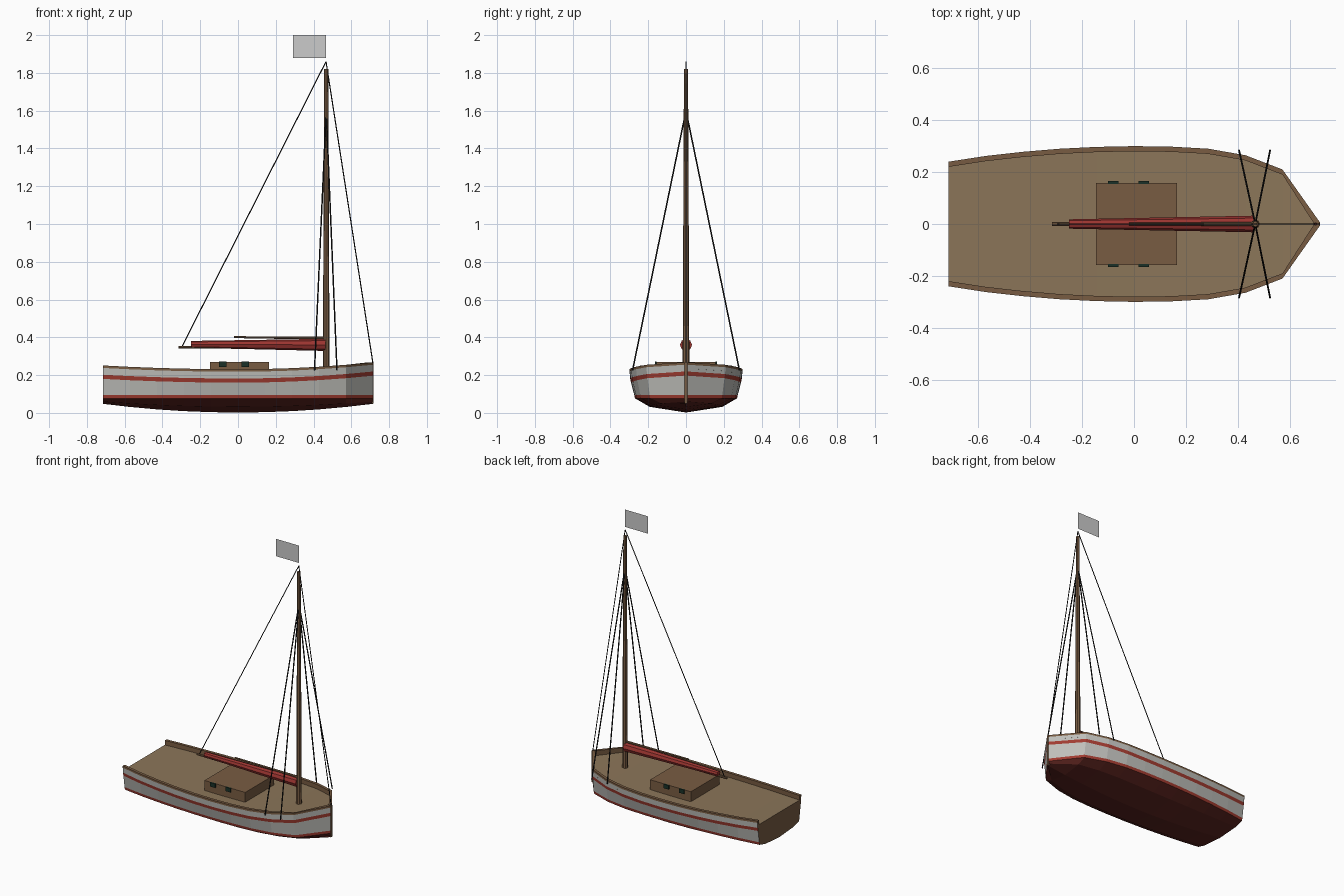
import bpy, bmesh
from mathutils import Vector

if "Cube" in bpy.data.objects:
    bpy.data.objects.remove(bpy.data.objects["Cube"])


def mat(name, r, g, b):
    m = bpy.data.materials.new(name)
    m.diffuse_color = (r, g, b, 1)
    m.use_nodes = True
    m.node_tree.nodes["Principled BSDF"].inputs["Base Color"].default_value = m.diffuse_color
    return m


WHITE = mat("hull_paint", 0.52, 0.52, 0.49)
RED = mat("red_paint", 0.36, 0.045, 0.03)
DARK = mat("bottom_paint", 0.11, 0.018, 0.014)
WOOD = mat("wood", 0.19, 0.107, 0.055)
DECK = mat("deck_wood", 0.26, 0.18, 0.1)
BLACK = mat("rope", 0.01, 0.01, 0.01)
GLASS = mat("glass", 0.01, 0.03, 0.02)
SAIL = mat("sail_cloth", 0.33, 0.035, 0.03)


def finish(name, bm, mats):
    bmesh.ops.remove_doubles(bm, verts=bm.verts, dist=1e-5)
    bmesh.ops.recalc_face_normals(bm, faces=bm.faces)
    me = bpy.data.meshes.new(name)
    bm.to_mesh(me)
    bm.free()
    for m in mats:
        me.materials.append(m)
    ob = bpy.data.objects.new(name, me)
    bpy.context.collection.objects.link(ob)
    return ob


def loft(name, sections, mats, strips=None, cap_start=None):
    """Skin a list of equal-length sections; strips gives a material per band."""
    bm = bmesh.new()
    rows = [[bm.verts.new(p) for p in s] for s in sections]
    for a, b in zip(rows, rows[1:]):
        for i in range(len(a) - 1):
            f = bm.faces.new((a[i], a[i + 1], b[i + 1], b[i]))
            f.material_index = strips[i] if strips else 0
    if cap_start is not None:
        bm.faces.new(rows[0]).material_index = cap_start
    return finish(name, bm, mats)


def rod(name, p1, p2, r1, r2, m, sides=8):
    p1, p2 = Vector(p1), Vector(p2)
    bm = bmesh.new()
    bmesh.ops.create_cone(bm, cap_ends=True, segments=sides, radius1=r1,
                          radius2=r2, depth=(p2 - p1).length)
    ob = finish(name, bm, [m])
    ob.location = (p1 + p2) / 2
    ob.rotation_mode = 'QUATERNION'
    ob.rotation_quaternion = (p2 - p1).to_track_quat('Z', 'Y')
    return ob


def box(name, lo, hi, m):
    bm = bmesh.new()
    bmesh.ops.create_cube(bm, size=1)
    for v in bm.verts:
        v.co = [(a + b) / 2 + c * (b - a) for a, b, c in zip(lo, hi, v.co)]
    return finish(name, bm, [m])


# Hull lines: half breadth at eleven evenly spaced stations
L = 0.715
HALF = [0.24, 0.262, 0.278, 0.29, 0.297, 0.30, 0.298, 0.29, 0.265, 0.21, 0.008]
STATIONS = [(-L + 2 * L * i / 10, w) for i, w in enumerate(HALF)]


def sheer(x):
    return 0.23 + (0.02 if x < 0 else 0.037) * (x / L) ** 2


def section(x, w):
    keel = 0.002 + 0.046 * (x / L) ** 2
    top = sheer(x)
    side = [(w, top), (0.985 * w, top - 0.048), (0.97 * w, top - 0.07),
            (0.915 * w, 0.096), (0.9 * w, 0.077),
            (0.64 * w, keel + 0.4 * (0.077 - keel))]
    pts = [(x, -y, z) for y, z in side] + [(x, 0, keel)]
    return pts + [(x, y, z) for y, z in reversed(side)]


# Hull skin with painted bands
bands = [0, 1, 0, 1, 2, 2]
loft("hull", [section(x, w) for x, w in STATIONS], [WHITE, RED, DARK],
     bands + bands[::-1])

# Transom, closed at deck height
bm = bmesh.new()
pts = section(*STATIONS[0])
pts[0] = (-L, -0.238, sheer(L * -1) - 0.03)
pts[-1] = (-L, 0.238, sheer(L * -1) - 0.03)
bm.faces.new([bm.verts.new(p) for p in pts])
finish("transom", bm, [WOOD])

# Deck and bulwark rails
inner = [(x, w - 0.02) for x, w in STATIONS[:-1]] + [(0.693, 0.002)]
loft("deck", [[(x, -w - 0.008, sheer(x) - 0.03), (x, w + 0.008, sheer(x) - 0.03)]
              for x, w in inner], [DECK])
for s, side in ((-1, "right"), (1, "left")):
    loft("rail_" + side,
         [[(x, s * w, sheer(x) - 0.012), (x, s * w, sheer(x) + 0.001),
           (xi, s * wi, sheer(x) + 0.001), (xi, s * wi, sheer(x) - 0.032),
           (x, s * w * 0.99, sheer(x) - 0.032)]
          for (x, w), (xi, wi) in zip(STATIONS, inner)], [WOOD], cap_start=0)
box("stem_post", (0.703, -0.008, 0.05), (0.717, 0.008, 0.268), WOOD)

# Cabin with two windows each side
box("cabin", (-0.147, -0.157, 0.19), (0.165, 0.157, 0.27), WOOD)
for s in (-1, 1):
    for x in (-0.08, 0.038):
        box("window", (x - 0.02, s * 0.16 - 0.005, 0.244),
            (x + 0.02, s * 0.16 + 0.005, 0.272), GLASS)

# Mast, boom, furled sail and gaff
rod("mast", (0.467, 0, 0.19), (0.467, 0, 1.82), 0.018, 0.011, WOOD)
rod("boom", (-0.315, 0, 0.348), (0.46, 0, 0.348), 0.007, 0.011, WOOD)
rod("furled_sail", (-0.25, 0, 0.363), (0.462, 0, 0.36), 0.018, 0.032, SAIL)
rod("gaff", (-0.02, 0, 0.401), (0.46, 0, 0.396), 0.005, 0.008, WOOD)

# Standing rigging
head = (0.466, 0, 1.86)
rod("backstay", head, (-0.297, 0, 0.35), 0.003, 0.003, BLACK, 6)
rod("forestay", head, (0.714, 0, 0.265), 0.003, 0.003, BLACK, 6)
for s in (-1, 1):
    for x in (0.405, 0.524):
        rod("shroud", (0.467, 0, 1.6), (x, s * 0.283, 0.225), 0.004, 0.004, BLACK, 6)

# Flag
loft("flag", [[(0.29, 0, 1.88), (0.29, 0, 2.0)],
              [(0.466, 0, 1.88), (0.466, 0, 2.0)]], [])
